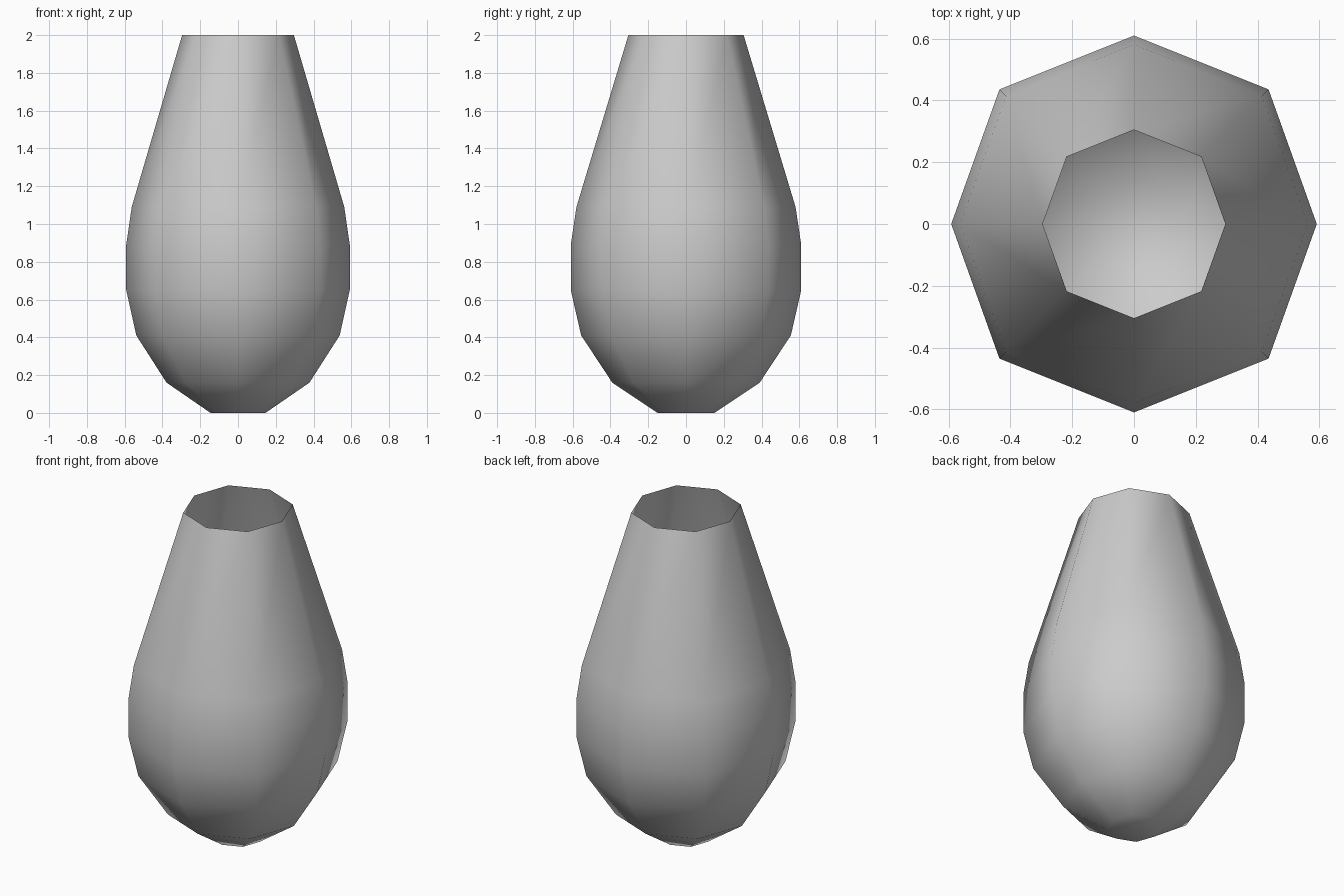
import bpy
import bmesh
from math import cos, sin, pi

cube = bpy.data.objects.get("Cube")
if cube:
    bpy.data.objects.remove(cube, do_unlink=True)

# Plain grey clay
grey = bpy.data.materials.new("grey_clay")
grey.use_nodes = True
colour = (0.6, 0.6, 0.6, 1)
grey.diffuse_color = colour
grey.node_tree.nodes["Principled BSDF"].inputs["Base Color"].default_value = colour

# Vase profile: radius, height
profile = [(0.15, 0), (0.39, 0.16), (0.555, 0.41), (0.61, 0.65),
           (0.61, 0.89), (0.58, 1.09), (0.305, 2)]
SIDES = 8


def ring_point(radius, height, i):
    """Corner of the slightly uneven octagon."""
    angle = 2 * pi * i / SIDES
    stretch = 1.01 if i % 2 else 1
    squash = 0.97 if i % 4 == 0 else 1
    return (radius * stretch * squash * cos(angle),
            radius * stretch * sin(angle), height)


# Thin single wall, open at the top and closed at the foot
bm = bmesh.new()
rings = [[bm.verts.new(ring_point(r, z, i)) for i in range(SIDES)]
         for r, z in profile]
for low, high in zip(rings, rings[1:]):
    for i in range(SIDES):
        j = (i + 1) % SIDES
        bm.faces.new((low[i], low[j], high[j], high[i]))
bm.faces.new(rings[0][::-1])
for face in bm.faces:
    face.smooth = True

mesh = bpy.data.meshes.new("vase")
bm.to_mesh(mesh)
bm.free()
mesh.materials.append(grey)
vase = bpy.data.objects.new("vase", mesh)
bpy.context.collection.objects.link(vase)
